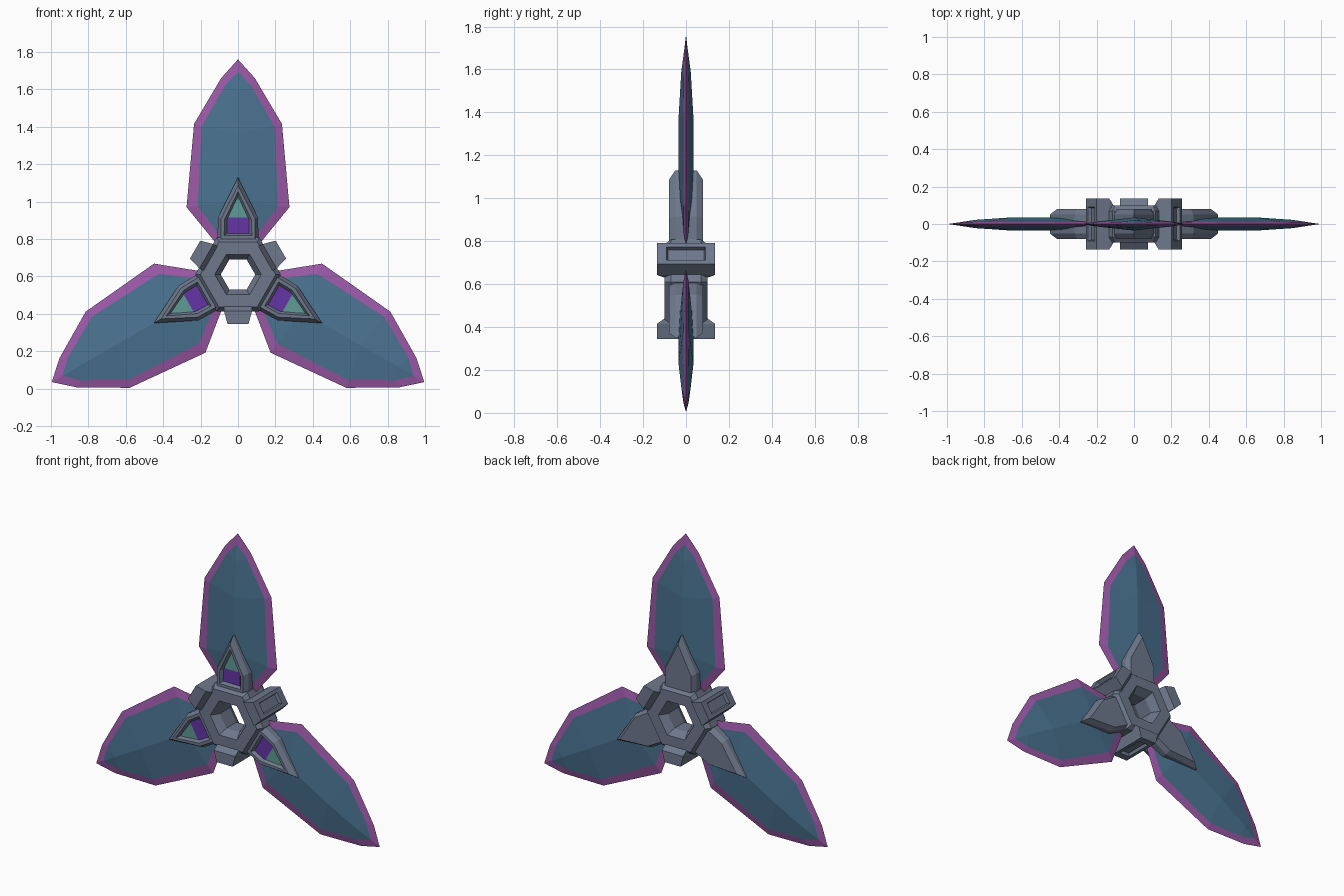
import bpy, bmesh, math

if "Cube" in bpy.data.objects:
    bpy.data.objects.remove(bpy.data.objects["Cube"], do_unlink=True)

CENTRE = 0.61


def material(name, rgb):
    m = bpy.data.materials.new(name)
    m.use_nodes = True
    m.diffuse_color = (*rgb, 1)
    m.node_tree.nodes["Principled BSDF"].inputs["Base Color"].default_value = (*rgb, 1)
    return m


GREY = material("slate grey", (0.156, 0.188, 0.262))
BLUE = material("blade blue", (0.069, 0.171, 0.283))
EDGE = material("edge purple", (0.33, 0.10, 0.39))
VIOLET = material("panel violet", (0.125, 0.035, 0.37))
TEAL = material("panel teal", (0.114, 0.328, 0.305))


def mirrored(half):
    """Complete a symmetric outline of (width, radius, depth) points."""
    return half + [(-w, r, y) for w, r, y in reversed(half) if w > 0]


def flat(half, y):
    return mirrored([(w, r, y) for w, r in half])


def loft(name, loops, mats, angle=0, band_mats=None, caps=True, closed=False):
    """Skin matching loops, turned by an angle about the hub axis."""
    c, s = math.cos(angle), math.sin(angle)
    bm = bmesh.new()
    rows = [[bm.verts.new((w * c + r * s, y, CENTRE - w * s + r * c)) for w, r, y in loop]
            for loop in loops]
    pairs = list(zip(rows, rows[1:]))
    if closed:
        pairs.append((rows[-1], rows[0]))
    for band, (a, b) in enumerate(pairs):
        for i in range(len(a)):
            j = (i + 1) % len(a)
            f = bm.faces.new((a[i], a[j], b[j], b[i]))
            f.material_index = band_mats[band] if band_mats else 0
    if caps:
        bm.faces.new(rows[0])
        bm.faces.new(rows[-1])
    bmesh.ops.remove_doubles(bm, verts=bm.verts, dist=1e-5)
    bmesh.ops.recalc_face_normals(bm, faces=bm.faces)
    mesh = bpy.data.meshes.new(name)
    bm.to_mesh(mesh)
    bm.free()
    for m in mats:
        mesh.materials.append(m)
    ob = bpy.data.objects.new(name, mesh)
    bpy.context.collection.objects.link(ob)
    return ob


# Hexagonal hub ring with bevelled rim and tapered bore
def hexagon(apothem, y):
    rad = apothem / math.cos(math.pi / 6)
    return [(rad * math.cos(k * math.pi / 3), rad * math.sin(k * math.pi / 3), y) for k in range(6)]


hub_section = [(0.198, -0.07), (0.175, -0.10), (0.108, -0.10), (0.08, -0.05),
               (0.08, 0.05), (0.108, 0.10), (0.175, 0.10), (0.198, 0.07)]
loft("hub_ring", [hexagon(a, y) for a, y in hub_section], [GREY], caps=False, closed=True)

# Blade outlines: purple rim, inner panel edge and centre ridge
rim = [(0.12, 0.17), (0.275, 0.36), (0.235, 0.805), (0.09, 1.05), (0, 1.15)]
inset = [(0.09, 0.20), (0.215, 0.365), (0.195, 0.79), (0.07, 1.01), (0, 1.085)]
inset_y = [0.010, 0.012, 0.012, 0.010, 0.008]
ridge = [(0.20, 0.016), (0.40, 0.034), (0.76, 0.035), (0.98, 0.022), (1.085, 0.008)]


def blade(name, angle):
    def inner(side):
        return mirrored([(w, r, side * y) for (w, r), y in zip(inset, inset_y)])

    def spine(side):
        half = [(0, r, side * y) for r, y in ridge]
        return half + half[-2::-1]

    loft(name, [spine(-1), inner(-1), flat(rim, 0), inner(1), spine(1)],
         [BLUE, EDGE], angle, band_mats=[0, 1, 1, 0], caps=False)


# Pointed pod with a recessed front and two coloured panels
def pod(name, angle):
    side = [(0.11, 0.17), (0.107, 0.305), (0, 0.52)]
    face = [(0.092, 0.19), (0.09, 0.30), (0, 0.475)]
    lip = [(0.074, 0.208), (0.072, 0.293), (0, 0.443)]
    floor = [(0.06, 0.22), (0.058, 0.29), (0, 0.415)]
    loft(name, [flat(floor, -0.06), flat(lip, -0.08), flat(face, -0.08), flat(side, -0.05),
                flat(side, 0.05), flat(face, 0.08)], [GREY], angle)
    loft(name + "_violet_panel", [flat([(0.06, 0.22), (0.058, 0.305)], y) for y in (-0.063, -0.058)],
         [VIOLET], angle)
    loft(name + "_teal_panel", [flat([(0.058, 0.305), (0, 0.415)], y) for y in (-0.063, -0.058)],
         [TEAL], angle)


# Tapered clamp with a recessed outer face
def clamp(name, angle):
    def rect(w, y, r):
        return [(w, r, y), (-w, r, y), (-w, r, -y), (w, r, -y)]

    loft(name, [rect(0.075, 0.10, 0.17), rect(0.075, 0.135, 0.195), rect(0.056, 0.135, 0.265),
                rect(0.035, 0.09, 0.265), rect(0.03, 0.085, 0.245)], [GREY], angle)


# Three arms, with clamps between them
for i, label in enumerate(("top", "left", "right")):
    turn = i * math.tau / 3
    blade(label + "_blade", turn)
    pod(label + "_pod", turn)
    clamp(("upper_left", "bottom", "upper_right")[i] + "_clamp", turn + math.pi / 3)
